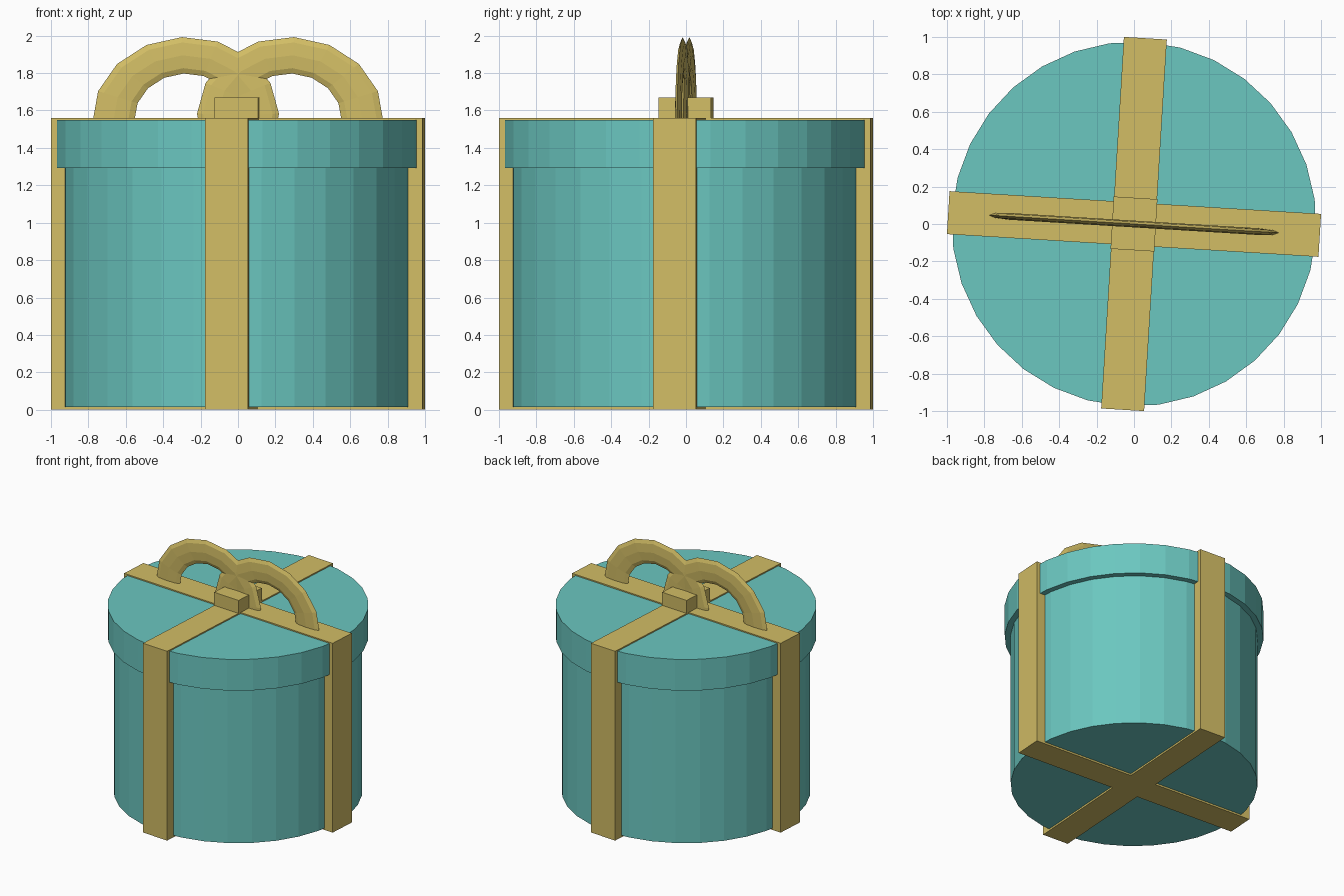
import bpy, bmesh, math
from mathutils import Matrix

if "Cube" in bpy.data.objects:
    bpy.data.objects.remove(bpy.data.objects["Cube"])

TURN = Matrix.Rotation(math.radians(-3.5), 4, 'Z')   # whole gift is turned slightly


def material(name, rgb):
    m = bpy.data.materials.new(name)
    m.diffuse_color = (*rgb, 1)
    m.use_nodes = True
    m.node_tree.nodes["Principled BSDF"].inputs["Base Color"].default_value = m.diffuse_color
    return m


teal = material("teal", (0.147, 0.571, 0.527))
gold = material("gold", (0.645, 0.510, 0.130))


def finish(name, bm, mat):
    bmesh.ops.recalc_face_normals(bm, faces=bm.faces)
    bm.transform(TURN)
    me = bpy.data.meshes.new(name)
    bm.to_mesh(me)
    bm.free()
    me.materials.append(mat)
    ob = bpy.data.objects.new(name, me)
    bpy.context.collection.objects.link(ob)
    return ob


def prism(name, points, z0, z1, mat):
    bm = bmesh.new()
    face = bm.faces.new([bm.verts.new((x, y, z0)) for x, y in points])
    ext = bmesh.ops.extrude_face_region(bm, geom=[face], use_keep_orig=True)
    top = [g for g in ext["geom"] if isinstance(g, bmesh.types.BMVert)]
    bmesh.ops.translate(bm, verts=top, vec=(0, 0, z1 - z0))
    return finish(name, bm, mat)


def circle(r, n=32):
    return [(r * math.cos(math.tau * i / n), r * math.sin(math.tau * i / n)) for i in range(n)]


# Round box and its lid
prism("box_body", circle(0.93), 0.015, 1.295, teal)
prism("box_lid", circle(0.975), 1.293, 1.55, teal)

# Crossed ribbon wrapping the box
w, h = 0.115, 0.995
cross = []
for k in range(4):
    c, s = round(math.cos(k * math.pi / 2)), round(math.sin(k * math.pi / 2))
    for x, y in ((h, -w), (h, w), (w, w)):
        cross.append((c * x - s * y, s * x + c * y))
prism("ribbon_cross", cross, 0, 1.56, gold)

# Knot
prism("bow_knot", [(-0.117, -0.14), (0.117, -0.14), (0.117, 0.14), (-0.117, 0.14)],
      1.55, 1.668, gold)


# Bow loops: flattened, leaning rings, lower halves hidden in the box
def loop(name, side, n=16, m=8):
    bm = bmesh.new()
    rings = []
    for i in range(n):
        a = math.tau * i / n
        ring = []
        for j in range(m):
            b = math.tau * j / m
            r = 0.3875 + 0.1125 * math.cos(b)
            ring.append(bm.verts.new((r * math.cos(a), 0.018 * math.sin(b),
                                      0.865 * r * math.sin(a))))
        rings.append(ring)
    for i in range(n):
        p, q = rings[i], rings[(i + 1) % n]
        for j in range(m):
            k = (j + 1) % m
            bm.faces.new((p[j], q[j], q[k], p[k]))
    bm.transform(Matrix.Translation((0.28 * side, 0, 1.56))
                 @ Matrix.Rotation(math.radians(2.7 * side), 4, 'Y'))
    return finish(name, bm, gold)


loop("bow_loop_left", -1)
loop("bow_loop_right", 1)
